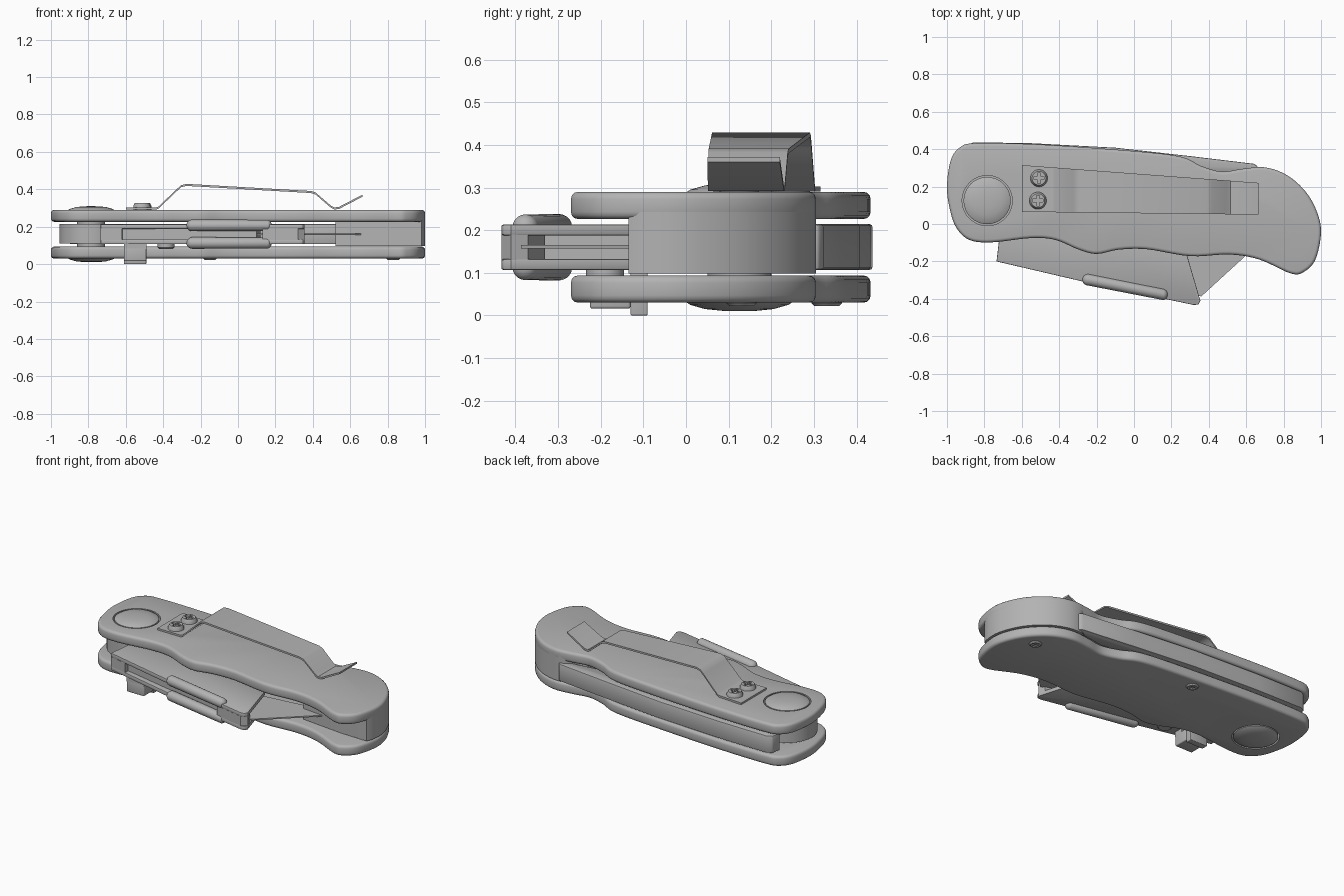
import bpy, bmesh, math
from mathutils import Vector, Matrix

cube = bpy.data.objects.get("Cube")
if cube:
    bpy.data.objects.remove(cube, do_unlink=True)

grey = bpy.data.materials.new("plain_grey")
grey.use_nodes = True
COLOR = (0.45, 0.45, 0.45, 1)
grey.diffuse_color = COLOR
grey.node_tree.nodes["Principled BSDF"].inputs["Base Color"].default_value = COLOR


def finish(name, bm, bevel=0.0, segments=3, cutters=(), helper=False):
    """Turn a bmesh into an object, bevel it, cut it and shade it."""
    bmesh.ops.recalc_face_normals(bm, faces=bm.faces)
    mesh = bpy.data.meshes.new(name)
    bm.to_mesh(mesh)
    bm.free()
    obj = bpy.data.objects.new(name, mesh)
    bpy.context.collection.objects.link(obj)
    mesh.materials.append(grey)
    if helper:
        obj.hide_render = True
        obj.hide_set(True)
        return obj
    if bevel:
        mod = obj.modifiers.new("round", 'BEVEL')
        mod.width, mod.segments = bevel, segments
        mod.limit_method, mod.angle_limit = 'ANGLE', math.radians(50)
    for cutter in cutters:
        mod = obj.modifiers.new("cut", 'BOOLEAN')
        mod.object, mod.operation, mod.solver = cutter, 'DIFFERENCE', 'EXACT'
    for other in bpy.context.selected_objects:
        other.select_set(False)
    bpy.context.view_layer.objects.active = obj
    obj.select_set(True)
    for mod in list(obj.modifiers):
        bpy.ops.object.modifier_apply(modifier=mod.name)
    bpy.ops.object.shade_smooth_by_angle(angle=math.radians(35))
    return obj


def smooth_loop(points, steps=5):
    """Closed Catmull-Rom curve through the points."""
    pts = [Vector(p) for p in points]
    n, out = len(pts), []
    for i in range(n):
        a, b, c, d = (pts[(i + k) % n] for k in (-1, 0, 1, 2))
        for s in range(steps):
            t = s / steps
            out.append(b + (c - a) * t / 2 + (a - b * 2.5 + c * 2 - d / 2) * t * t
                       + (b * 1.5 - a / 2 - c * 1.5 + d / 2) * t ** 3)
    return out


def slab(name, outline, low, high, **options):
    """Extrude an outline seen from above between two heights."""
    bm = bmesh.new()
    face = bm.faces.new([bm.verts.new((p[0], p[1], low)) for p in outline])
    moved = bmesh.ops.extrude_face_region(bm, geom=[face])
    verts = [v for v in moved["geom"] if isinstance(v, bmesh.types.BMVert)]
    bmesh.ops.translate(bm, verts=verts, vec=(0, 0, high - low))
    return finish(name, bm, **options)


def lathe(name, center, profile, sides=48, **options):
    """Revolve (radius, height) points around a vertical axis."""
    bm = bmesh.new()
    verts = [bm.verts.new((center[0] + r, center[1], z)) for r, z in profile]
    edges = [bm.edges.new(pair) for pair in zip(verts, verts[1:])]
    bmesh.ops.spin(bm, geom=verts + edges, cent=(*center, 0), axis=(0, 0, 1),
                   angle=math.tau, steps=sides, use_merge=True)
    bmesh.ops.remove_doubles(bm, verts=bm.verts, dist=0.0001)
    return finish(name, bm, **options)


def rectangle(x1, x2, y1, y2):
    return [(x1, y1), (x2, y1), (x2, y2), (x1, y2)]


# Handle plates, pierced for the pivot bolt
PIVOT = (-0.785, 0.125)
handle = smooth_loop([
    (-1, 0.2), (-0.98, 0.34), (-0.93, 0.41), (-0.84, 0.432), (-0.5, 0.425), (0, 0.39),
    (0.25, 0.36), (0.36, 0.31), (0.47, 0.28), (0.58, 0.295), (0.7, 0.303), (0.82, 0.26),
    (0.92, 0.17), (0.98, 0.06), (1, -0.05), (0.97, -0.19), (0.91, -0.255), (0.84, -0.265),
    (0.67, -0.19), (0.51, -0.163), (0.3, -0.172), (0.07, -0.135), (-0.08, -0.137),
    (-0.2, -0.16), (-0.3, -0.135), (-0.42, -0.085), (-0.55, -0.075), (-0.76, -0.098),
    (-0.88, -0.085), (-0.95, -0.02), (-0.985, 0.08)])
hole = lathe("bolt_hole_cutter", PIVOT, [(0, -1), (0.134, -1), (0.134, 1), (0, 1)], helper=True)
slab("bottom_plate", handle, 0.03, 0.094, bevel=0.017, cutters=[hole])
slab("top_plate", handle, 0.226, 0.29, bevel=0.017, cutters=[hole])

# Solid spacer at the handle end
end_block = [p for p in handle if p[0] > 0.62 and p[1] > -0.135]
end_block.sort(key=lambda p: -math.atan2(p[1] - 0.05, p[0] - 0.6))
slab("end_spacer", end_block + [(0.98, -0.135), (0.8, -0.13), (0.52, -0.1), (0.52, 0.22)],
     0.098, 0.27)

# Lock bar along the back
slab("lock_bar", [(-0.9, 0.36), (-0.89, 0.42), (-0.86, 0.437), (-0.55, 0.432), (-0.1, 0.408),
                  (0.3, 0.363), (0.64, 0.322), (0.66, 0.31), (0.66, 0.28), (0.45, 0.25),
                  (0.1, 0.3), (-0.5, 0.34)], 0.107, 0.214, bevel=0.006, segments=2)

# Pivot bolt with domed caps, and the hub around it
dome = [(0.126, 0.13), (0.126, 0.128), (0.115, 0.135), (0.08, 0.145), (0.04, 0.149), (0, 0.15)]
upper = [(r, 0.16 + h) for r, h in dome]
lower = [(r, 0.16 - h) for r, h in reversed(dome)]
lathe("pivot_bolt", PIVOT, lower + [(0.126, 0.09), (0.075, 0.09), (0.075, 0.23),
                                    (0.126, 0.23)] + upper)
lathe("pivot_hub", PIVOT, [(0, 0.11), (0.17, 0.11), (0.17, 0.214), (0, 0.214)])

# Blade carrier: two cheeks, a recessed core and outer walls
cheek = [(-0.735, -0.2), (-0.25, -0.313), (0.32, -0.433), (0.345, -0.43), (0.355, -0.41),
         (0.27, -0.12), (-0.3, 0), (-0.62, 0.1), (-0.7, 0.1)]
slab("lower_cheek", cheek, 0.107, 0.132, bevel=0.004, segments=2)
slab("upper_cheek", cheek, 0.188, 0.213, bevel=0.004, segments=2)
slab("carrier_core", [(-0.7, -0.18), (0.1, -0.35), (0.12, -0.11), (-0.3, 0), (-0.6, 0.08)],
     0.13, 0.19)
slab("rear_wall", [(-0.735, -0.2), (-0.62, -0.227), (-0.6, 0.08), (-0.7, 0.1)], 0.13, 0.19)
slab("front_wall", [(0.13, -0.393), (0.32, -0.433), (0.355, -0.41), (0.34, -0.37),
                    (0.14, -0.33)], 0.13, 0.19)

# Utility blade with its edge running back into the handle
slab("blade", [(0.05, -0.32), (0.36, -0.387), (0.75, -0.03), (0.1, -0.11)], 0.157, 0.165)

# Gripping ribs on both cheeks, rounded capsules
for name, height in (("upper_rib", 0.207), ("lower_rib", 0.113)):
    start, stop = Vector((-0.245, -0.298, height)), Vector((0.15, -0.377, height))
    bm = bmesh.new()
    bmesh.ops.create_uvsphere(bm, u_segments=20, v_segments=12, radius=0.031)
    for v in bm.verts:
        v.co = Matrix.Rotation(math.pi / 2, 3, 'Y') @ v.co
        v.co += stop if v.co.x > 0.001 else start
    finish(name, bm)

# Release tab stepping down under the carrier, and its rivet
slab("release_tab", rectangle(-0.61, -0.49, -0.13, -0.09), 0, 0.13, bevel=0.004)
slab("release_tab_step", rectangle(-0.61, -0.49, -0.225, -0.13), 0.016, 0.09, bevel=0.006)
slab("release_arm", rectangle(-0.61, -0.49, -0.225, -0.17), 0.08, 0.13)
lathe("carrier_rivet", (-0.385, -0.19), [(0, 0.082), (0.036, 0.082), (0.045, 0.09),
                                         (0.045, 0.12), (0, 0.12)], sides=24)

# Belt clip: bent strip tapering toward its tip
bends = [(-0.6, 0.291), (-0.44, 0.291), (-0.425, 0.297), (-0.325, 0.392), (-0.305, 0.411),
         (-0.275, 0.418), (0.39, 0.38), (0.415, 0.372), (0.495, 0.303), (0.515, 0.292),
         (0.54, 0.295), (0.665, 0.36)]
bm = bmesh.new()
rows = []
for x, z in bends:
    along = (x + 0.6) / 1.265
    back, front = 0.315 - 0.095 * along, 0.065 - 0.015 * along
    rows.append([bm.verts.new((x, y, z + lift)) for y, lift in
                 ((front, 0), (back, 0), (back, 0.011), (front, 0.011))])
for a, b in zip(rows, rows[1:]):
    for k in range(4):
        bm.faces.new((a[k], a[k - 1], b[k - 1], b[k]))
bm.faces.new(rows[0])
bm.faces.new(rows[-1])
finish("belt_clip", bm)


# Cross-head screws: two on the clip, two underneath
def screw(name, x, y, base, rise, radius):
    arm, thin = radius * 0.6, radius * 0.17
    top = base + rise
    cuts = [slab(name + "_slot_cutter", rectangle(x - a, x + a, y - b, y + b),
                 top - 0.014, top + 0.014, helper=True)
            for a, b in ((arm, thin), (thin, arm))]
    lathe(name, (x, y), [(0, base), (radius, base), (radius, base + rise * 0.6),
                         (radius * 0.8, top), (0, top)], sides=32, cutters=cuts)


screw("clip_screw_back", -0.508, 0.245, 0.285, 0.043, 0.046)
screw("clip_screw_front", -0.514, 0.125, 0.285, 0.043, 0.046)
screw("body_screw_middle", -0.15, 0.33, 0.04, -0.018, 0.036)
screw("body_screw_end", 0.83, 0.13, 0.04, -0.018, 0.036)
